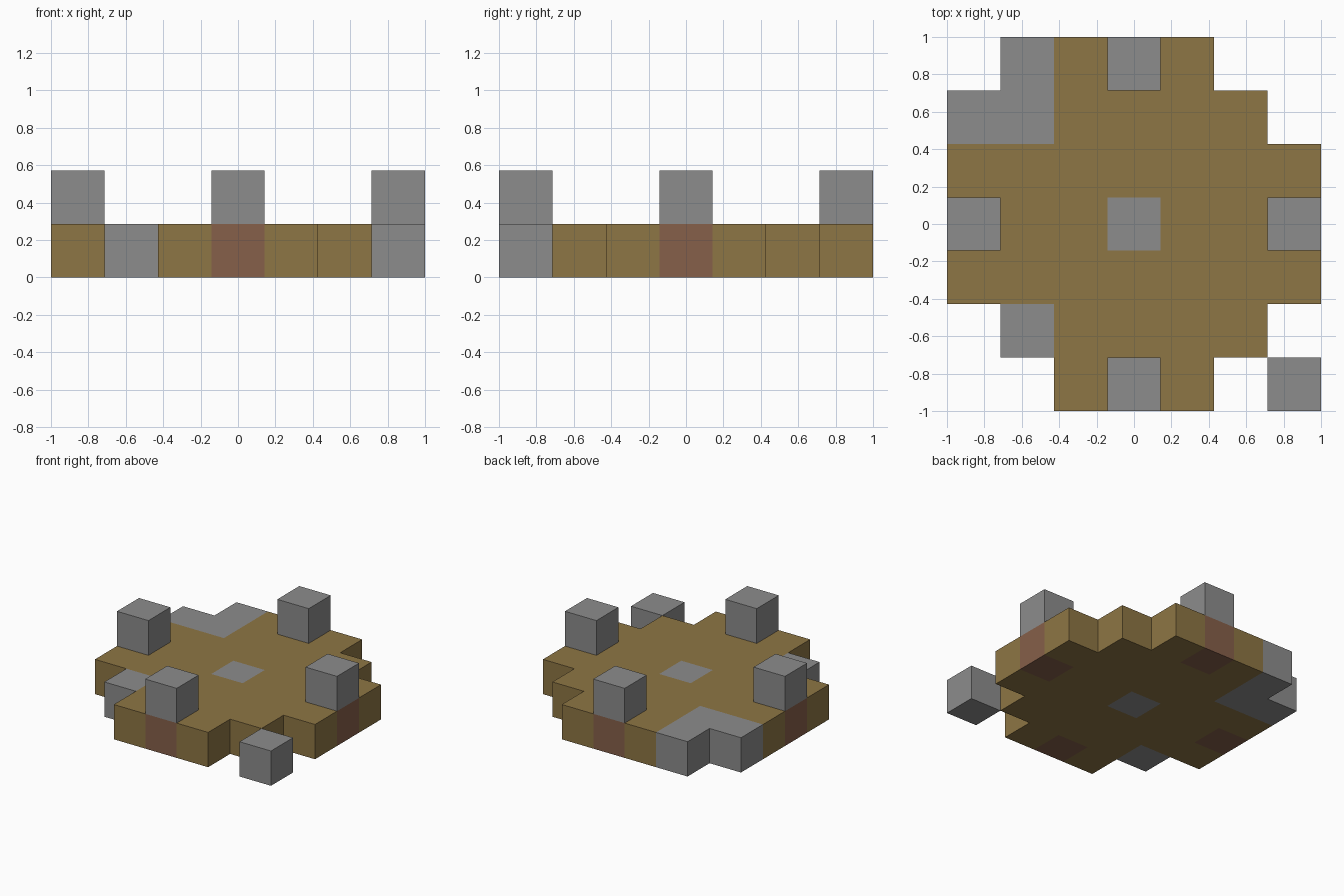
import bpy
import bmesh
from mathutils import Matrix, Vector

cube = bpy.data.objects.get("Cube")
if cube:
    bpy.data.objects.remove(cube, do_unlink=True)

CELL = 2 / 7  # the model is seven blocks wide and deep


def make_material(name, rgb):
    mat = bpy.data.materials.new(name)
    mat.use_nodes = True
    colour = (*rgb, 1)
    mat.diffuse_color = colour
    mat.node_tree.nodes["Principled BSDF"].inputs["Base Color"].default_value = colour
    return mat


wood = make_material("wood brown", (0.27, 0.18, 0.058))
stone = make_material("stone grey", (0.265, 0.265, 0.265))
brick = make_material("brick red", (0.24, 0.115, 0.068))

# Floor plans, back row first: W deck, B footing, S edge stone, C centre stone, P post
LAYERS = [
    [".SWBW..",
     "SSWWWW.",
     "WWWWWWW",
     "BWWCWWB",
     "WWWWWWW",
     ".SWWWW.",
     "..WBW.S"],
    ["...P...",
     ".......",
     ".......",
     "P.....P",
     ".......",
     ".......",
     "...P..."],
]
PARTS = {
    "W": ("wooden_deck", wood),
    "B": ("brick_footings", brick),
    "S": ("edge_stones", stone),
    "C": ("centre_stone", stone),
    "P": ("stone_posts", stone),
}

blocks = {
    (col - 3, 3 - row, level): key
    for level, plan in enumerate(LAYERS)
    for row, line in enumerate(plan)
    for col, key in enumerate(line) if key != "."
}


def build_part(key, name, mat):
    """Join all blocks of one kind, leaving out faces that touch another block."""
    bm = bmesh.new()
    for cell in [c for c, k in blocks.items() if k == key]:
        centre = (Vector(cell) + Vector((0, 0, 0.5))) * CELL
        made = bmesh.ops.create_cube(bm, size=CELL, matrix=Matrix.Translation(centre))
        faces = {f for v in made["verts"] for f in v.link_faces}
        hidden = []
        for face in faces:
            step = (face.calc_center_median() - centre) * 2 / CELL
            if tuple(c + round(s) for c, s in zip(cell, step)) in blocks:
                hidden.append(face)
        bmesh.ops.delete(bm, geom=hidden, context="FACES")
    bmesh.ops.remove_doubles(bm, verts=bm.verts[:], dist=0.001)
    mesh = bpy.data.meshes.new(name)
    bm.to_mesh(mesh)
    bm.free()
    mesh.materials.append(mat)
    bpy.context.collection.objects.link(bpy.data.objects.new(name, mesh))


for key, (name, mat) in PARTS.items():
    build_part(key, name, mat)
